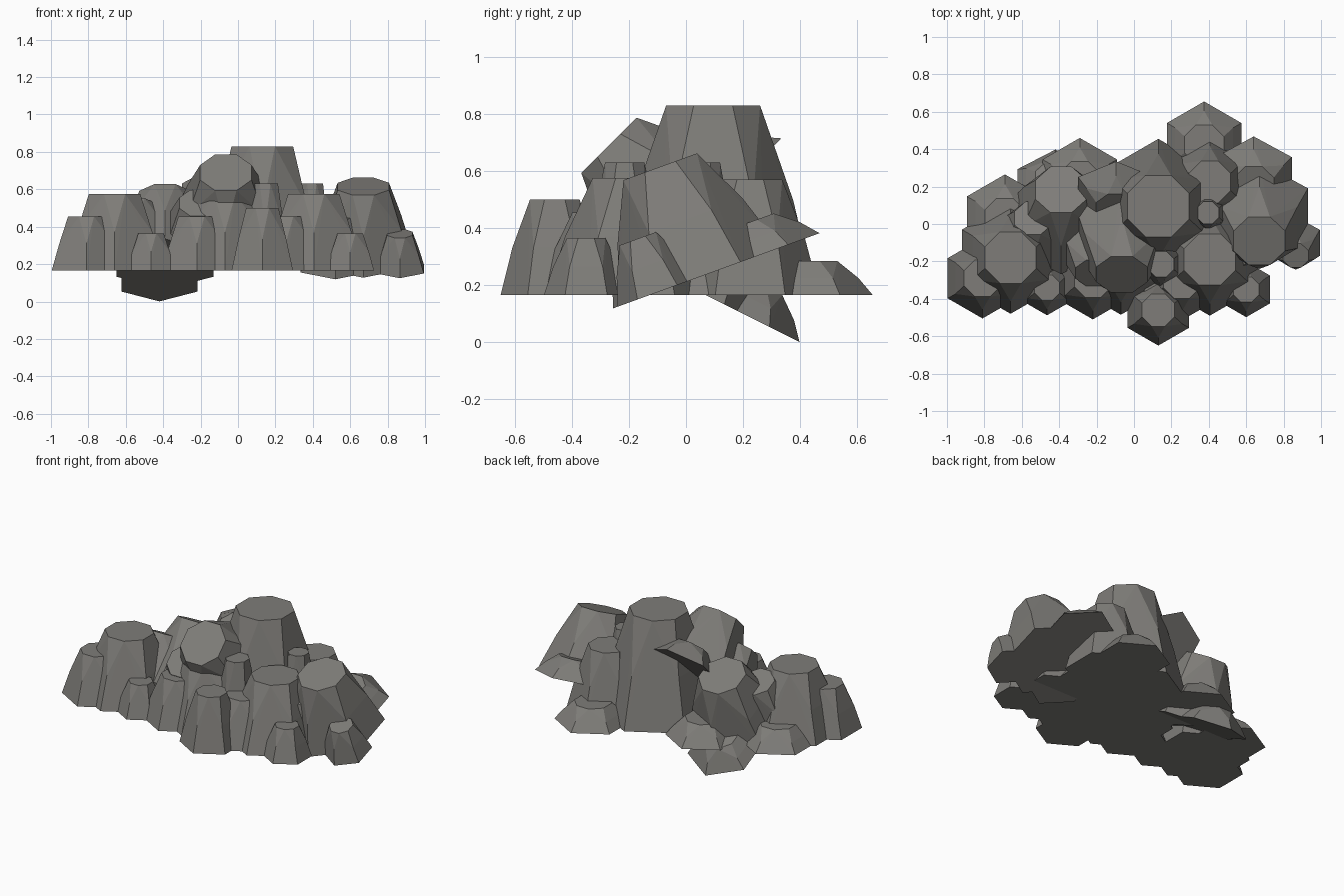
import bpy, bmesh, math
from mathutils import Vector, Matrix

if "Cube" in bpy.data.objects:
    bpy.data.objects.remove(bpy.data.objects["Cube"])

stone = bpy.data.materials.new("warm_grey_stone")
stone.diffuse_color = (0.21, 0.204, 0.19, 1)
stone.use_nodes = True
stone.node_tree.nodes["Principled BSDF"].inputs["Base Color"].default_value = stone.diffuse_color
GROUND = 0.165


def ring(bm, n, r, z, turn):
    for i in range(n):
        a = turn + 2 * math.pi * i / n
        bm.verts.new((r * math.cos(a), r * math.sin(a), z))


# One faceted boulder: hexagon foot, slightly bulged middle, octagon top
def boulder(name, r, h, matrix):
    bm = bmesh.new()
    ring(bm, 6, r, 0, math.pi / 6)
    ring(bm, 6, 0.78 * r, h * 0.5, math.pi / 6)
    ring(bm, 8, 0.495 * r, h, math.pi / 8)
    res = bmesh.ops.convex_hull(bm, input=bm.verts[:])
    junk = {e for e in res["geom_interior"] if isinstance(e, bmesh.types.BMVert)}
    if junk:
        bmesh.ops.delete(bm, geom=list(junk), context='VERTS')
    bmesh.ops.dissolve_limit(bm, angle_limit=0.01, verts=bm.verts[:], edges=bm.edges[:])
    bmesh.ops.recalc_face_normals(bm, faces=bm.faces[:])
    me = bpy.data.meshes.new(name)
    bm.to_mesh(me)
    bm.free()
    me.materials.append(stone)
    ob = bpy.data.objects.new(name, me)
    ob.matrix_world = matrix
    bpy.context.collection.objects.link(ob)


# A repeated group of four boulders on a common, possibly tilted, plane
GROUP = [("main_rock", 0, 0, 0.30, 0.41), ("side_rock", -0.15, -0.11, 0.215, 0.29),
         ("small_rock", 0.195, -0.16, 0.148, 0.20), ("flat_rock", -0.03, 0.21, 0.235, 0.12)]


def cluster(prefix, x, y, z, tilt):
    base = Matrix.Translation((x, y, z)) @ Matrix.Rotation(math.radians(tilt), 4, 'X')
    for name, dx, dy, r, h in GROUP:
        boulder(prefix + "_" + name, r, h, base @ Matrix.Translation((dx, dy, 0)))


cluster("left", -0.66, -0.18, GROUND, 0)
cluster("front_middle", -0.07, -0.185, GROUND, 0)
cluster("front_right", 0.405, -0.19, GROUND, 0)
cluster("right_leaning", 0.67, 0.05, 0.23, 20)
cluster("back_leaning", -0.39, 0.0, 0.2, -26.6)
cluster("upper_leaning", -0.065, 0.02, 0.40, 45)

# Single upright boulders around the central peak
for name, x, y, r, top in [
        ("central_peak", 0.13, 0.095, 0.36, 0.83), ("front_rock", 0.13, -0.46, 0.19, 0.5),
        ("back_flat_rock", 0.375, 0.425, 0.23, 0.285), ("back_left_flat_rock", -0.29, 0.23, 0.23, 0.285),
        ("back_right_rock", 0.405, 0.225, 0.245, 0.57), ("front_spire", 0.145, -0.215, 0.15, 0.63),
        ("right_spire", 0.395, 0.06, 0.13, 0.63)]:
    boulder(name, r, top - GROUND, Matrix.Translation((x, y, GROUND)))
